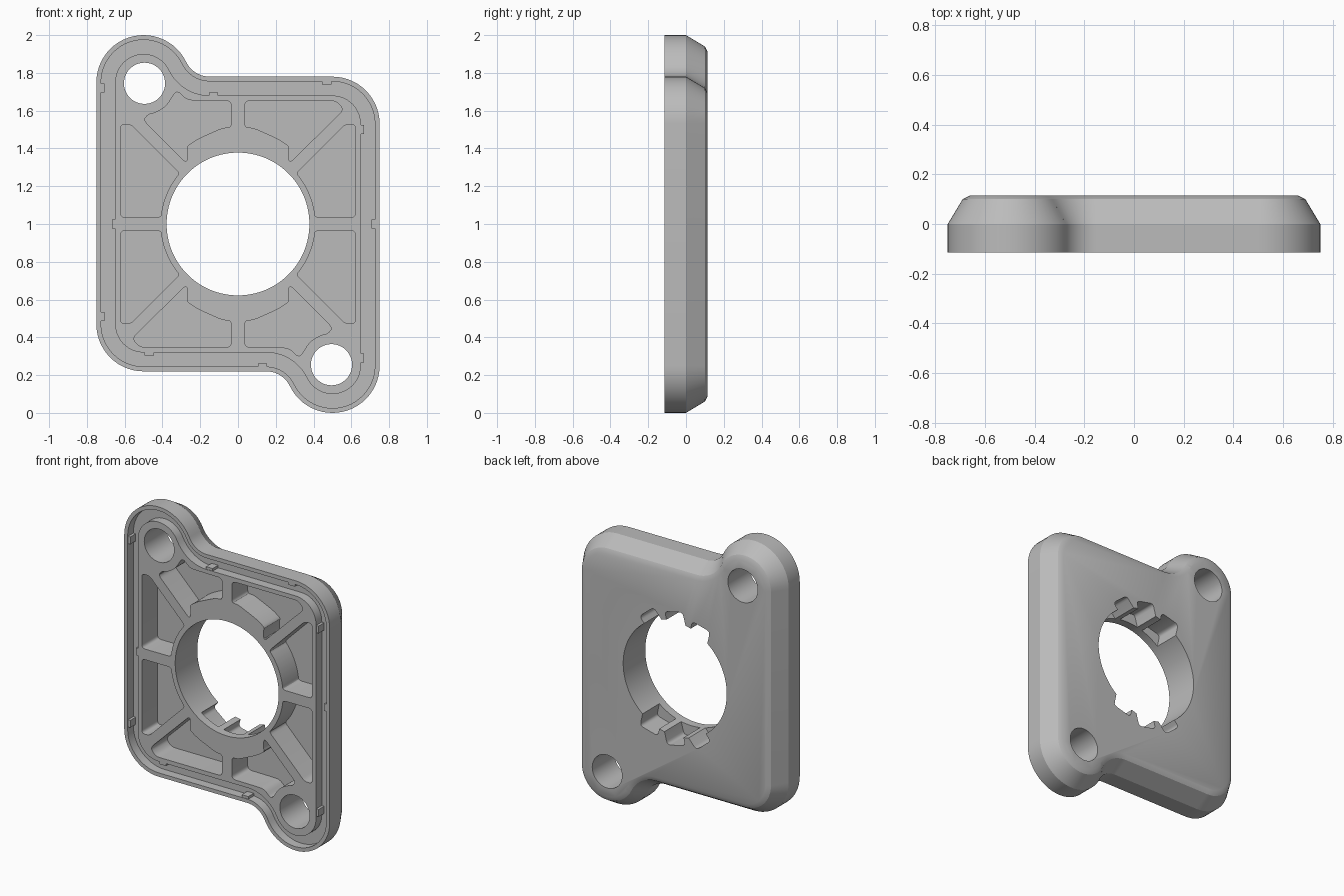
import bpy
import bmesh
from math import cos, sin, radians, hypot

FRONT, BACK = -0.115, 0.115
FLOOR = 0.05          # bottom of the pockets
GROOVE = -0.055       # bottom of the gasket groove
LUG = (-0.5, 0.75)
RIM = 0.41

if "Cube" in bpy.data.objects:
    bpy.data.objects.remove(bpy.data.objects["Cube"])

grey = bpy.data.materials.new("plain_grey")
grey.use_nodes = True
grey.diffuse_color = (0.5, 0.5, 0.5, 1)
grey.node_tree.nodes["Principled BSDF"].inputs["Base Color"].default_value = grey.diffuse_color


def arc(cx, cz, r, start, end, n):
    """Points on an arc, angles in degrees."""
    angles = [radians(start + (end - start) * i / n) for i in range(n + 1)]
    return [(cx + r * cos(a), cz + r * sin(a)) for a in angles]


def turned(points):
    """Half a turn about the middle of the plate."""
    return [(-x, -z) for x, z in points]


def mirrored(points):
    return [(-x, z) for x, z in points]


def outline(d):
    """Plate outline moved inwards by d: lug, fillet, straight edge, corner."""
    half = arc(*LUG, 0.25 - d, 180, 25.6, 24)
    half += arc(-0.15, 0.918, 0.138 + d, 205.6, 270, 10)
    half += arc(0.5, 0.53, 0.25 - d, 90, 0, 14)
    return half + turned(half)


def rounded(points, r):
    """Round the corners of a polygon, less where its sides are short."""
    result = []
    n = len(points)
    for i, (x, z) in enumerate(points):
        ends = []
        for ox, oz in (points[i - 1], points[(i + 1) % n]):
            length = hypot(ox - x, oz - z)
            t = min(r, 0.4 * length) / length
            ends.append((x + (ox - x) * t, z + (oz - z) * t))
        (ax, az), (bx, bz) = ends
        for k in range(5):
            t = k / 4
            u, v, w = (1 - t) ** 2, 2 * t * (1 - t), t * t
            result.append((u * ax + v * x + w * bx, u * az + v * z + w * bz))
    return result


def loft(name, rings, closed=False):
    """Skin matching rings given as (points, y); cap the ends or close the loop."""
    bm = bmesh.new()
    loops = [[bm.verts.new((x, y, z + 1)) for x, z in pts] for pts, y in rings]
    pairs = list(zip(loops, loops[1:]))
    if closed:
        pairs.append((loops[-1], loops[0]))
    else:
        bm.faces.new(loops[0])
        bm.faces.new(loops[-1])
    for a, b in pairs:
        n = len(a)
        for i in range(n):
            j = (i + 1) % n
            bm.faces.new((a[i], a[j], b[j], b[i]))
    bmesh.ops.recalc_face_normals(bm, faces=bm.faces)
    mesh = bpy.data.meshes.new(name)
    bm.to_mesh(mesh)
    bm.free()
    mesh.materials.append(grey)
    obj = bpy.data.objects.new(name, mesh)
    bpy.context.collection.objects.link(obj)
    return obj


def prism(name, points, y0, y1):
    return loft(name, [(points, y0), (points, y1)])


def activate(obj):
    bpy.ops.object.select_all(action="DESELECT")
    obj.select_set(True)
    bpy.context.view_layer.objects.active = obj


# Plate with a chamfered back
plate = loft("flange_plate", [(outline(0), FRONT), (outline(0), 0),
                              (outline(0.06), 0.1), (outline(0.09), BACK)])

# Gasket groove around the front
cutters = [loft("groove_cutter", [(outline(0.025), FRONT - 0.1), (outline(0.025), GROOVE),
                                  (outline(0.1), GROOVE), (outline(0.1), FRONT - 0.1)], True)]

# Pockets between the spokes
side = rounded([(0.622, 0.035), (0.622, 0.527), (0.567, 0.527)], 0.03)
side = rounded([(0.622, 0.035), (0.622, 0.527), (0.567, 0.527)]
               + arc(0, 0, RIM, 41, 5, 8), 0.025)
inner = [(0.27, 0.32), (0.265, 0.385), (0.275, 0.41), (0.215, 0.45), (0.08, 0.51), (0.035, 0.51)]
plain = rounded([(0.035, 0.652), (0.52, 0.652), (0.56, 0.605)] + inner, 0.03)
lug_edge = [(-0.035, 0.652), (-0.27, 0.655), (-0.325, 0.71)]
lug_edge += arc(*LUG, 0.172, -40, -82, 5) + [(-0.50, 0.55)]
beside_lug = rounded(lug_edge + mirrored(inner), 0.03)
pockets = [side, mirrored(side), plain, beside_lug]
pockets += [turned(p) for p in pockets]
cutters += [prism("pocket_cutter", p, FRONT - 0.1, FLOOR) for p in pockets]

# Centre bore and bolt holes
bolt = arc(-0.495, 0.745, 0.109, 0, 352.5, 47)
bore = arc(0, 0, 0.378, 0, 357, 119)
cutters += [prism("hole_cutter", h, FRONT - 0.1, BACK + 0.1) for h in (bore, bolt, turned(bolt))]

# Ratchet notches in the back of the bore
for middle in (63, 90, 117):
    shape = [(0.35, -9), (0.43, -10), (0.455, 7), (0.35, 14)]
    notch = [(r * cos(radians(middle + a)), r * sin(radians(middle + a))) for r, a in shape]
    notch = rounded(notch, 0.025)
    cutters += [prism("notch_cutter", p, -0.06, BACK + 0.1) for p in (notch, turned(notch))]

for cutter in cutters:
    cutter.hide_render = True
    mod = plate.modifiers.new("cut", "BOOLEAN")
    mod.operation = "DIFFERENCE"
    mod.solver = "EXACT"
    mod.object = cutter
    activate(plate)
    bpy.ops.object.modifier_apply(modifier=mod.name)
    bpy.data.objects.remove(cutter)

activate(plate)
bpy.ops.object.shade_smooth_by_angle(angle=radians(30))

# Small gasket tabs on the groove walls: (x, z, lies along x)
tabs = [(-0.718, 0.72, False), (-0.718, -0.49, False), (0.718, 0, False),
        (0.47, 0.748, True), (0.13, -0.748, True),
        (-0.657, 0, False), (0.657, 0.5, False), (0.657, -0.71, False),
        (-0.13, 0.687, True), (-0.47, -0.687, True)]
for x, z, along_x in tabs:
    w, h = (0.024, 0.01) if along_x else (0.01, 0.024)
    box = [(x - w, z - h), (x + w, z - h), (x + w, z + h), (x - w, z + h)]
    prism("gasket_tab", box, FRONT + 0.003, GROOVE + 0.005)
